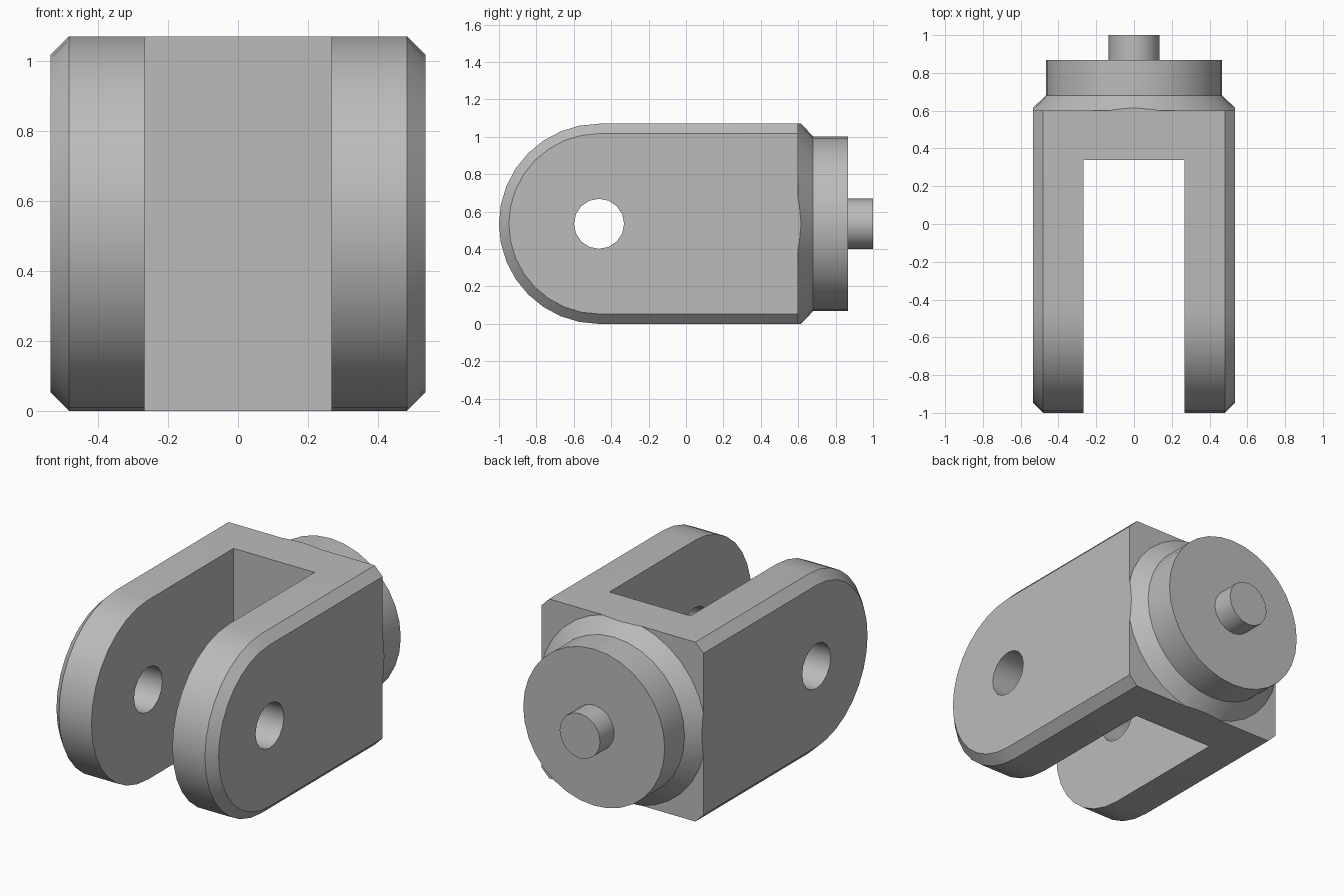
import bpy, bmesh
from math import sin, cos, pi

cube = bpy.data.objects.get("Cube")
if cube:
    bpy.data.objects.remove(cube, do_unlink=True)

HALF = 0.535      # half width, half height and nose radius
CHAMFER = 0.053
NOSE_Y = -0.465   # centre of the rounded fork ends
BACK_Y = 0.6

steel = bpy.data.materials.new("grey steel")
steel.use_nodes = True
grey = (0.5, 0.5, 0.5, 1)
steel.diffuse_color = grey
steel.node_tree.nodes["Principled BSDF"].inputs["Base Color"].default_value = grey


def loft(name, rings):
    """Closed solid through rings with equal point counts."""
    bm = bmesh.new()
    loops = [[bm.verts.new(p) for p in ring] for ring in rings]
    for a, b in zip(loops, loops[1:]):
        for i in range(len(a)):
            j = (i + 1) % len(a)
            bm.faces.new((a[i], a[j], b[j], b[i]))
    bm.faces.new(loops[0])
    bm.faces.new(loops[-1])
    bmesh.ops.recalc_face_normals(bm, faces=bm.faces)
    mesh = bpy.data.meshes.new(name)
    bm.to_mesh(mesh)
    bm.free()
    obj = bpy.data.objects.new(name, mesh)
    bpy.context.collection.objects.link(obj)
    mesh.materials.append(steel)
    return obj


def turned(name, stations, sides):
    """Round part along y from (y, radius) stations."""
    angles = [2 * pi * i / sides for i in range(sides)]
    return loft(name, [[(r * cos(a), y, HALF + r * sin(a)) for a in angles]
                       for y, r in stations])


def box(name, x, y0, y1, z0, z1):
    return loft(name, [[(-x, y, z0), (x, y, z0), (x, y, z1), (-x, y, z1)]
                       for y in (y0, y1)])


def combine(obj, tool, operation):
    """Apply a boolean and remove its helper."""
    tool.hide_render = True
    mod = obj.modifiers.new("cut", "BOOLEAN")
    mod.object, mod.operation, mod.solver = tool, operation, "EXACT"
    bpy.context.view_layer.objects.active = obj
    bpy.ops.object.modifier_apply(modifier=mod.name)
    bpy.data.objects.remove(tool, do_unlink=True)


def side_profile(x, r):
    """Round-nosed outline of the body at one x."""
    arc = [pi / 2 + pi * i / 16 for i in range(17)]
    points = [(x, NOSE_Y + r * cos(a), HALF + r * sin(a)) for a in arc]
    return points + [(x, BACK_Y, HALF - r), (x, BACK_Y, HALF + r)]


# Fork body with chamfered outer edges
inner_x, inner_r = HALF - CHAMFER, HALF - CHAMFER
body = loft("fork_body", [side_profile(x, r) for x, r in (
    (-HALF, inner_r), (-inner_x, HALF), (inner_x, HALF), (HALF, inner_r))])

# Slot between the two arms
combine(body, box("slot_cutter", 0.267, -1.2, 0.34, -0.2, 1.3), "DIFFERENCE")

# Cross hole through both arms
hole = [2 * pi * i / 16 for i in range(16)]
combine(body, loft("hole_cutter", [
    [(x, NOSE_Y + 0.134 * cos(a), HALF + 0.134 * sin(a)) for a in hole]
    for x in (-0.8, 0.8)]), "DIFFERENCE")

# Tapered collar, trimmed flush with the sides of the body
collar = turned("collar", [(BACK_Y, 0.551), (0.68, 0.467), (0.867, 0.467)], 32)
combine(collar, box("collar_trim", HALF, 0.5, 1.1, 0, 2 * HALF), "INTERSECT")

# Locating pin at the back
pin = turned("pin", [(0.86, 0.134), (1.0, 0.134)], 16)

# Smooth curved faces, crisp edges
bpy.ops.object.select_all(action="DESELECT")
for obj in (body, collar, pin):
    obj.select_set(True)
bpy.context.view_layer.objects.active = body
bpy.ops.object.shade_smooth_by_angle(angle=pi / 6)
